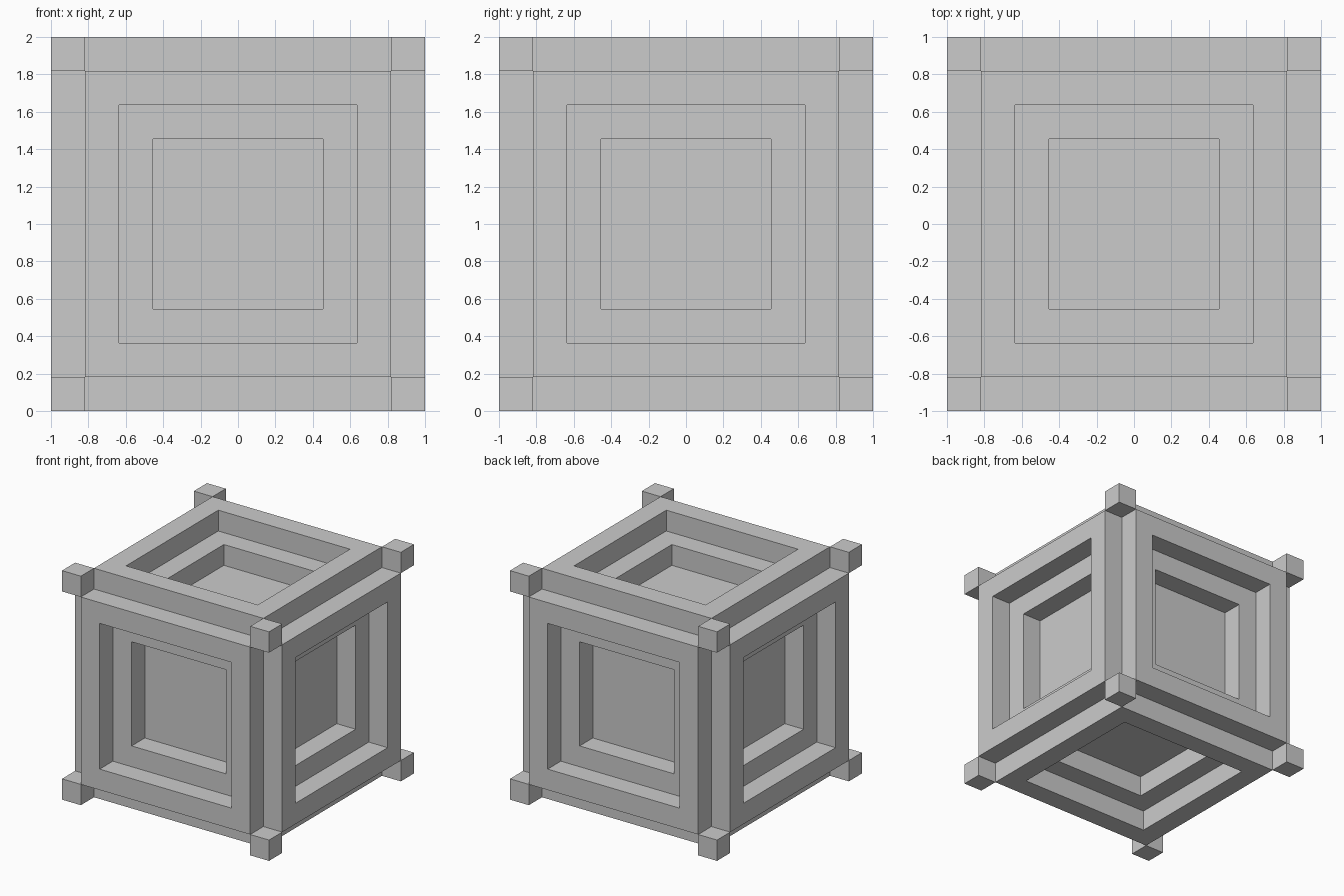
import bpy, bmesh
from itertools import product

if "Cube" in bpy.data.objects:
    bpy.data.objects.remove(bpy.data.objects["Cube"])

U = 2 / 11  # module: the cube is 11 units wide


def finish(bm, name, location):
    mesh = bpy.data.meshes.new(name)
    bmesh.ops.recalc_face_normals(bm, faces=bm.faces[:])
    bm.to_mesh(mesh)
    bm.free()
    obj = bpy.data.objects.new(name, mesh)
    obj.location = location
    bpy.context.collection.objects.link(obj)
    return obj


def push(bm, faces, distance):
    """Extrude each face separately along its own normal."""
    normals = [f.normal.copy() for f in faces]
    new = bmesh.ops.extrude_discrete_faces(bm, faces=faces)["faces"]
    for f, n in zip(new, normals):
        bmesh.ops.translate(bm, verts=f.verts[:], vec=n * distance)
    bm.normal_update()
    return new


# Body: core cube with six raised panels, each with two stepped recesses
bm = bmesh.new()
bmesh.ops.create_cube(bm, size=9 * U)
bm.normal_update()
panels = push(bm, bm.faces[:], U)
for step in range(2):
    bmesh.ops.inset_individual(bm, faces=panels, thickness=U, use_even_offset=True)
    bm.normal_update()
    panels = push(bm, panels, -U)
finish(bm, "panelled_body", (0, 0, 1))

# Small cubes at the eight corners
for i, (x, y, z) in enumerate(product((-1, 1), repeat=3)):
    bm = bmesh.new()
    bmesh.ops.create_cube(bm, size=U)
    finish(bm, f"corner_cube_{i + 1}", (x * 5 * U, y * 5 * U, 1 + z * 5 * U))
